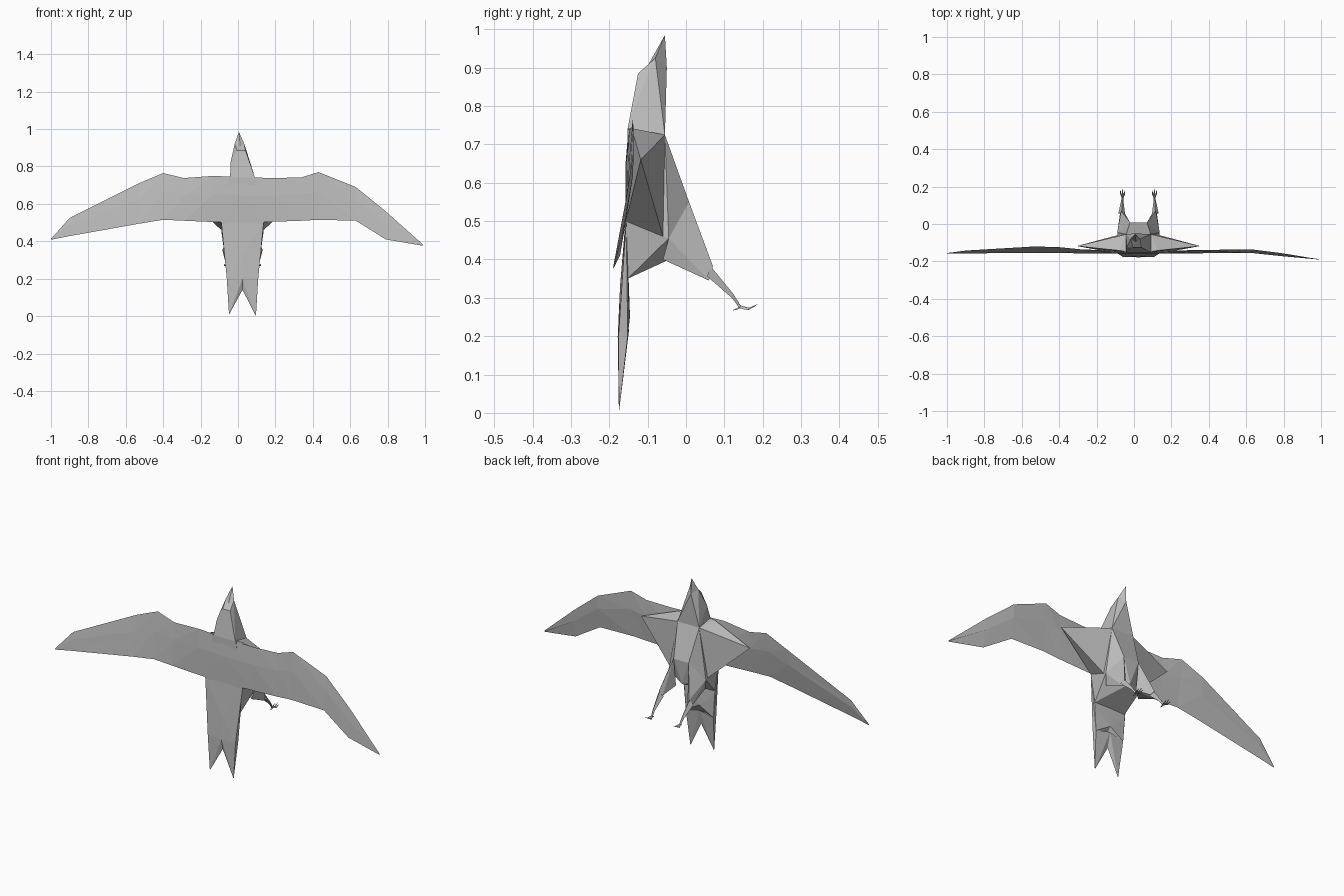
import bpy, bmesh
from mathutils import Vector

if "Cube" in bpy.data.objects:
    bpy.data.objects.remove(bpy.data.objects["Cube"])

MID = 0.024  # body centre line
grey = bpy.data.materials.new("feather grey")
grey.use_nodes = True
colour = (0.5, 0.5, 0.5, 1)
grey.diffuse_color = colour
grey.node_tree.nodes["Principled BSDF"].inputs["Base Color"].default_value = colour


def finish(name, bm):
    bmesh.ops.recalc_face_normals(bm, faces=bm.faces)
    mesh = bpy.data.meshes.new(name)
    bm.to_mesh(mesh)
    bm.free()
    mesh.materials.append(grey)
    obj = bpy.data.objects.new(name, mesh)
    bpy.context.collection.objects.link(obj)
    return obj


def hull(name, points):
    """Faceted solid stretched around a few points."""
    bm = bmesh.new()
    verts = [bm.verts.new(p) for p in points]
    res = bmesh.ops.convex_hull(bm, input=verts)
    loose = [v for v in bm.verts if not v.link_faces]
    bmesh.ops.delete(bm, geom=loose, context='VERTS')
    return finish(name, bm)


def pair(half, y, z):
    """Two points mirrored across the body centre line."""
    return [(MID - half, y, z), (MID + half, y, z)]


def wing(name, stations):
    """Thin cambered wing: x, leading z, leading y, trailing z, trailing y."""
    bm = bmesh.new()
    rings = []
    for i, (x, zl, yl, zt, yt) in enumerate(stations):
        thick = 0.012 * (1 - i / len(stations))
        lead, trail = Vector((x, yl, zl)), Vector((x, yt, zt))
        centre = lead.lerp(trail, 0.4)
        out = Vector((0, thick, 0))
        rings.append([bm.verts.new(p) for p in
                      (lead, centre - out * 0.4, trail, centre + out)])
    for a, b in zip(rings, rings[1:]):
        for i in range(4):
            j = (i + 1) % 4
            bm.faces.new((a[i], a[j], b[j]))
            bm.faces.new((a[i], b[j], b[i]))
    bm.faces.new(rings[0])
    bm.faces.new(rings[-1])
    return finish(name, bm)


def limb(name, path, radii):
    """Tapering three-sided limb along a path."""
    bm = bmesh.new()
    rings = []
    for p, r in zip(path, radii):
        x, y, z = p
        rings.append([bm.verts.new(q) for q in
                      ((x - r, y, z - r * 0.5), (x + r, y, z - r * 0.5), (x, y + r * 0.5, z + r))])
    for a, b in zip(rings, rings[1:]):
        for i in range(3):
            j = (i + 1) % 3
            bm.faces.new((a[i], a[j], b[j], b[i]))
    bm.faces.new(rings[0])
    bm.faces.new(rings[-1])
    return finish(name, bm)


# Wings
wing("left_wing", [
    (MID, .742, -.150, .500, -.158), (.20, .738, -.148, .505, -.158),
    (.34, .742, -.142, .510, -.157), (.43, .770, -.138, .515, -.155),
    (.63, .690, -.136, .510, -.155), (.79, .560, -.156, .410, -.172),
    (.99, .382, -.189, .376, -.190)])
wing("right_wing", [
    (MID, .742, -.150, .500, -.158), (-.13, .750, -.148, .503, -.158),
    (-.29, .738, -.135, .510, -.157), (-.40, .765, -.124, .515, -.155),
    (-.53, .710, -.120, .494, -.155), (-.90, .525, -.142, .428, -.157),
    (-1.0, .413, -.156, .408, -.157)])

# Torso
hull("torso", pair(.066, -.055, .725) + pair(.07, -.152, .742)
     + pair(.045, .008, .55) + pair(.113, -.045, .455)
     + pair(.113, -.157, .50) + pair(.092, -.152, .35)
     + [(MID, -.065, .398), (MID, .0, .42)])

# Head and beak
hull("head", pair(.066, -.055, .725) + pair(.066, -.152, .742)
     + [(-.040, -.125, .82), (.066, -.125, .82),
        (-.005, -.125, .885), (.04, -.125, .885),
        (-.018, -.08, .92), (.032, -.08, .925), (.006, -.05, .90)])
hull("beak", [(-.018, -.08, .92), (.032, -.08, .925), (.006, -.05, .90),
              (.012, -.10, .905), (.005, -.055, .985)])

for side, s in (("right", -1), ("left", 1)):
    def at(dx, y, z):
        return (MID + s * dx, y, z)

    # Shoulder fairing between breast and wing
    hull(side + "_shoulder", [
        at(.066, -.055, .725), at(.10, -.142, .742), at(.33, -.118, .66),
        at(.05, -.15, .742), at(.113, -.157, .50), at(.113, -.06, .46),
        at(.04, -.10, .60)])

    # Thigh tapering to the ankle
    hull(side + "_thigh", [
        at(.045, .008, .55), at(.113, -.045, .455), at(.10, -.06, .40),
        at(.04, -.005, .40), at(.092, .07, .383), at(.098, .06, .345),
        at(.075, .06, .36)])
    limb(side + "_shank", [at(.09, .055, .365), at(.087, .12, .303), at(.085, .14, .275)],
         (.018, .007, .005))

    # Toes
    for n, (dx, y, z) in enumerate([(-.012, .18, .278), (0, .186, .283),
                                    (.012, .18, .278), (0, .123, .268)]):
        limb(f"{side}_toe_{n + 1}",
             [at(.085, .14, .275), at(.085 + dx * .8, .5 * (.14 + y), .270), at(.085 + dx, y, z)],
             (.005, .004, .001))

    # Tail: upper fan and pointed feather
    hull(side + "_tail_fan", [
        at(0, -.158, .50), at(.113, -.156, .50), at(.092, -.165, .33),
        at(.092, -.150, .33), at(0, -.150, .36), at(0, -.172, .33),
        at(.084, -.176, .20), at(.084, -.152, .20), at(0, -.146, .25),
        at(0, -.178, .20)])
    hull(side + "_tail_feather", [
        at(0, -.178, .20), at(0, -.148, .22), at(.084, -.176, .20),
        at(.084, -.152, .20), at(0, -.166, .14),
        at(.072, -.175, .008 if s < 0 else 0)])
